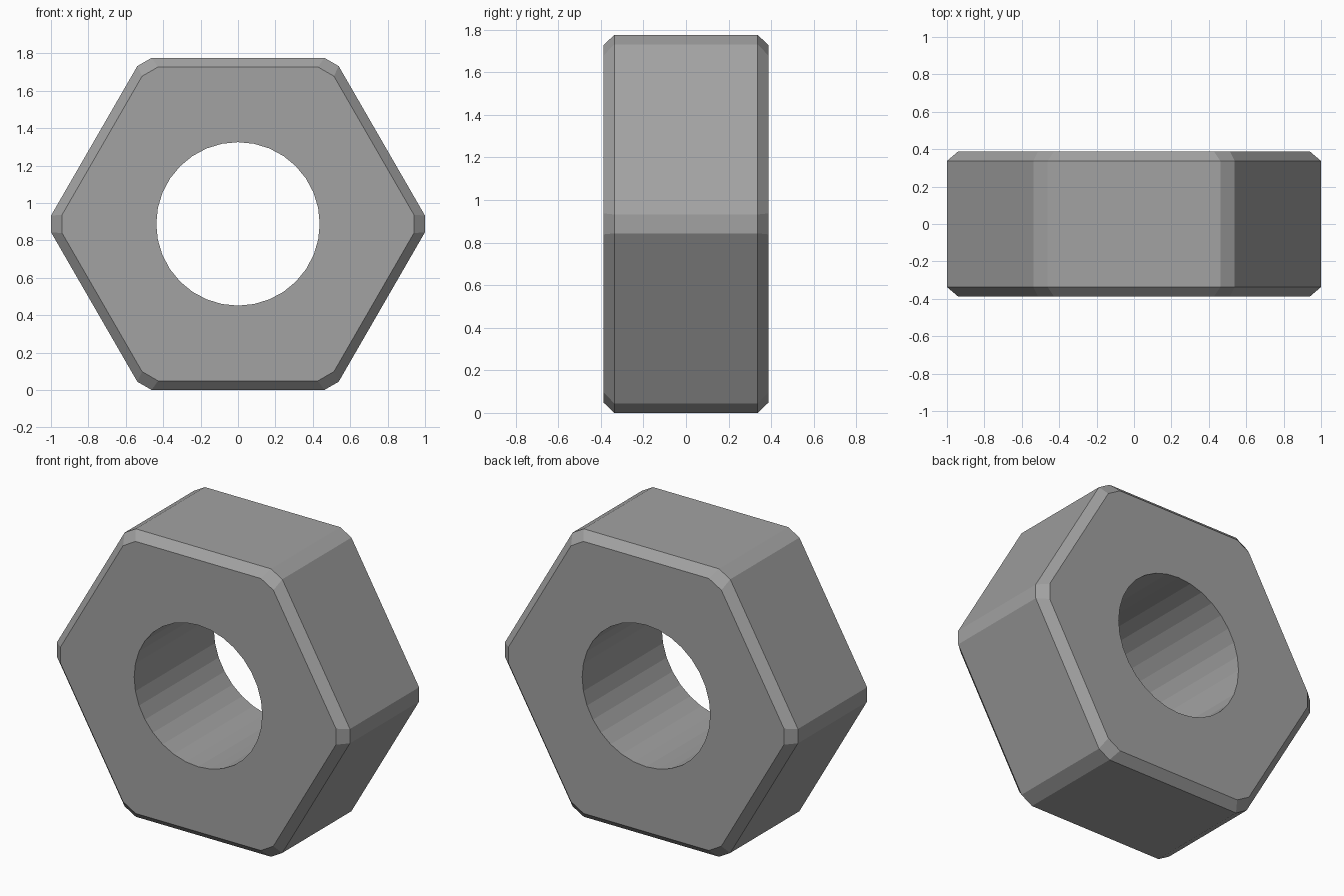
import bpy, bmesh, math

if "Cube" in bpy.data.objects:
    bpy.data.objects.remove(bpy.data.objects["Cube"])

CZ = 0.888          # centre height (hexagon apothem)
HALF = 0.388        # half thickness
BEVEL = 0.051       # edge chamfer


def hexagon(apothem, cut):
    """Hexagon with points on +-x and every corner clipped by cut."""
    R = apothem / math.cos(math.pi / 6)
    c = [(R * math.cos(i * math.pi / 3), R * math.sin(i * math.pi / 3)) for i in range(6)]
    pts = []
    for i in range(6):
        for j in (i - 1, (i + 1) % 6):
            t = cut / R
            pts.append((c[i][0] + (c[j][0] - c[i][0]) * t,
                        c[i][1] + (c[j][1] - c[i][1]) * t))
    return pts


def circle(r, n):
    return [(r * math.sin(2 * math.pi * i / n), r * math.cos(2 * math.pi * i / n)) for i in range(n)]


bm = bmesh.new()


def ring(pts, y):
    return [bm.verts.new((x, y, z + CZ)) for x, z in pts]


def skin(a, b):
    for i in range(len(a)):
        j = (i + 1) % len(a)
        bm.faces.new((a[i], a[j], b[j], b[i]))


def loop_edges(vs):
    return [bm.edges.get((vs[i - 1], vs[i])) for i in range(len(vs))]


# chamfered outer wall
big = hexagon(CZ, 0.051)
small = hexagon(CZ - 0.049, 0.057)
outer = [ring(small, -HALF), ring(big, -HALF + BEVEL), ring(big, HALF - BEVEL), ring(small, HALF)]
for a, b in zip(outer, outer[1:]):
    skin(a, b)

# bore
hole = circle(0.437, 32)
bore = [ring(hole, -HALF), ring(hole, HALF)]
skin(*bore)

# flat end faces around the bore
for o, h in ((outer[0], bore[0]), (outer[-1], bore[1])):
    bmesh.ops.triangle_fill(bm, use_beauty=True, edges=loop_edges(o) + loop_edges(h))

bmesh.ops.recalc_face_normals(bm, faces=bm.faces)
mesh = bpy.data.meshes.new("hex_nut")
bm.to_mesh(mesh)
bm.free()

# plain grey metal
mat = bpy.data.materials.new("grey metal")
mat.diffuse_color = (0.36, 0.36, 0.36, 1)
mat.use_nodes = True
mat.node_tree.nodes["Principled BSDF"].inputs["Base Color"].default_value = mat.diffuse_color
mesh.materials.append(mat)
nut = bpy.data.objects.new("hex_nut", mesh)
bpy.context.collection.objects.link(nut)
